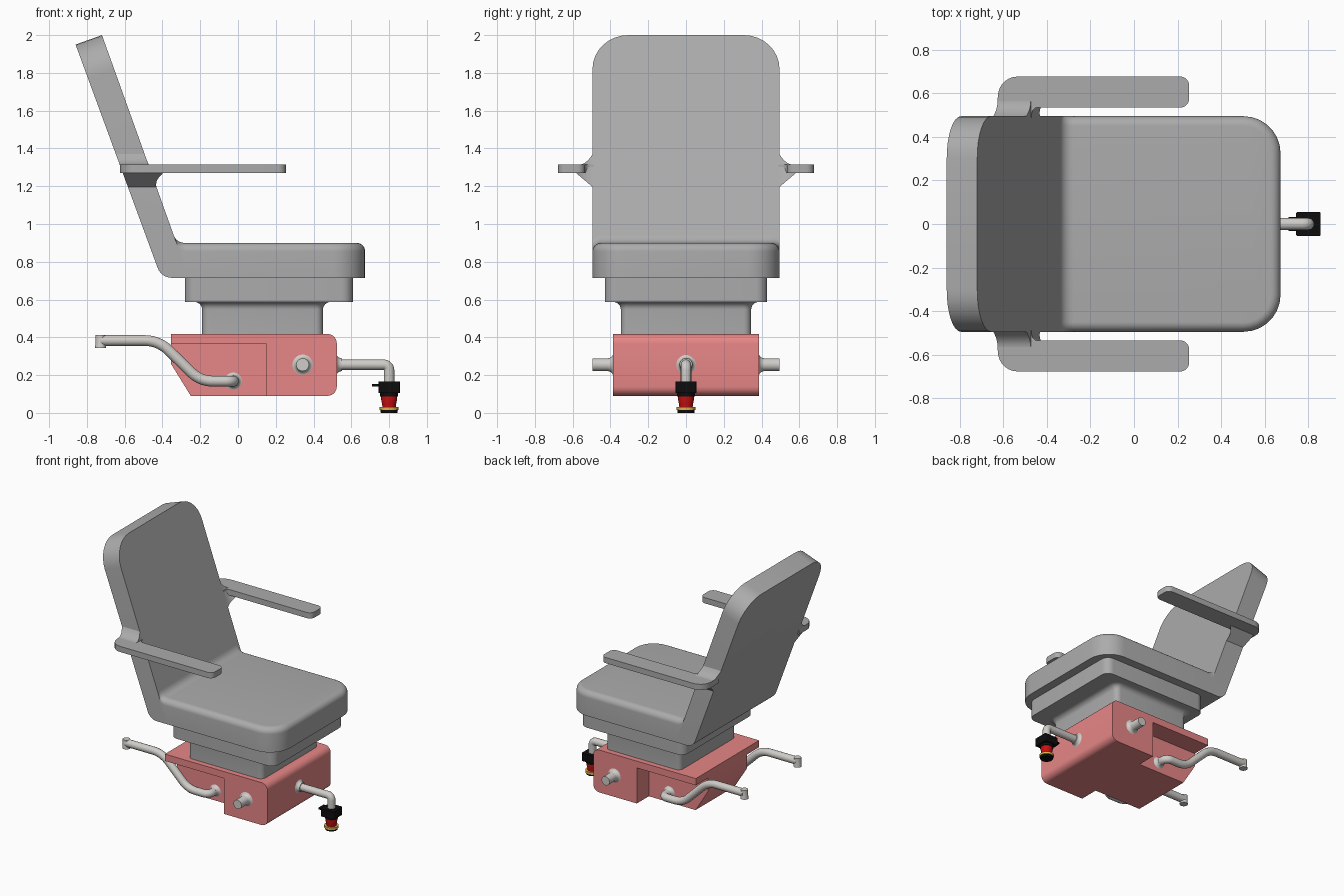
import bpy, bmesh, math
from mathutils import Vector as V

if "Cube" in bpy.data.objects:
    bpy.data.objects.remove(bpy.data.objects["Cube"])


def material(name, *rgb):
    m = bpy.data.materials.new(name)
    m.diffuse_color = (*rgb, 1)
    m.use_nodes = True
    m.node_tree.nodes["Principled BSDF"].inputs["Base Color"].default_value = m.diffuse_color
    return m


GREY = material("upholstery_grey", 0.41, 0.41, 0.41)
RED = material("housing_red", 0.80, 0.24, 0.24)
STEEL = material("light_steel", 0.63, 0.61, 0.58)
BLACK = material("black", 0.004, 0.004, 0.004)
SCARLET = material("button_red", 0.6, 0.005, 0.005)
GOLD = material("brass", 0.75, 0.45, 0.08)


def finish(ob, mat):
    bpy.ops.object.select_all(action='DESELECT')
    ob.select_set(True)
    bpy.context.view_layer.objects.active = ob
    if mat:
        ob.data.materials.append(mat)
    bpy.ops.object.shade_smooth_by_angle(angle=math.radians(32))
    return ob


def fillet(pts, closed=True, n=7):
    """Round each corner of a path of (Vector, radius)."""
    out = []
    for i, (p, r) in enumerate(pts):
        if r == 0 or (not closed and i in (0, len(pts) - 1)):
            out.append(p)
            continue
        u = (pts[i - 1][0] - p).normalized()
        v = (pts[(i + 1) % len(pts)][0] - p).normalized()
        half = u.angle(v) / 2
        c = p + (u + v).normalized() * r / math.sin(half)
        d = r / math.tan(half)
        a, b = p + u * d - c, p + v * d - c
        t = a.angle(b)
        for k in range(n + 1):
            f = k / n
            out.append(c + (a * math.sin((1 - f) * t) + b * math.sin(f * t)) / math.sin(t))
    return out


def outline(*pts):
    return [(q.x, q.y) for q in fillet([(V((a, b, 0)), r) for a, b, r in pts])]


def rect(x0, x1, w, r):
    return outline((x0, -w, r), (x1, -w, r), (x1, w, r), (x0, w, r))


def ring(pts, axis, d):
    if axis == 'x':
        return [(d, a, b) for a, b in pts]
    if axis == 'y':
        return [(a, d, b) for a, b in pts]
    return [(a, b, d) for a, b in pts]


def loft(name, rings, mat=GREY, edit=None):
    """Skin a stack of rings, cap both ends; edit = (edge test, size) bevels."""
    bm = bmesh.new()
    rows = [[bm.verts.new(p) for p in r] for r in rings]
    n = len(rows[0])
    for a, b in zip(rows, rows[1:]):
        for i in range(n):
            bm.faces.new((a[i], a[(i + 1) % n], b[(i + 1) % n], b[i]))
    bm.faces.new(rows[0][::-1])
    bm.faces.new(rows[-1])
    bmesh.ops.recalc_face_normals(bm, faces=bm.faces)
    if edit:
        test, size = edit
        edges = [e for e in bm.edges if test(e.verts[0].co, e.verts[1].co)]
        bmesh.ops.bevel(bm, geom=edges, offset=size, segments=8, profile=0.5,
                        affect='EDGES', clamp_overlap=False)
    me = bpy.data.meshes.new(name)
    bm.to_mesh(me)
    bm.free()
    ob = bpy.data.objects.new(name, me)
    bpy.context.collection.objects.link(ob)
    return finish(ob, mat)


def prism(name, pts, axis, lo, hi, mat=GREY, edit=None):
    return loft(name, [ring(pts, axis, lo), ring(pts, axis, hi)], mat, edit)


def lathe(name, centre, axis, profile, mat, n=28):
    """Stack circles of (position on axis, radius) around centre."""
    circ = [(math.cos(math.tau * i / n), math.sin(math.tau * i / n)) for i in range(n)]
    return loft(name, [ring([(centre[0] + r * c, centre[1] + r * s) for c, s in circ], axis, d)
                       for d, r in profile], mat)


def tube(name, pts, radius, mat):
    cu = bpy.data.curves.new(name, 'CURVE')
    cu.dimensions = '3D'
    cu.bevel_depth, cu.bevel_resolution, cu.use_fill_caps = radius, 5, True
    path = fillet([(V(p[:3]), p[3]) for p in pts], closed=False)
    sp = cu.splines.new('POLY')
    sp.points.add(len(path) - 1)
    for q, p in zip(sp.points, path):
        q.co = (*p, 1)
    ob = bpy.data.objects.new(name, cu)
    bpy.context.collection.objects.link(ob)
    bpy.ops.object.select_all(action='DESELECT')
    ob.select_set(True)
    bpy.context.view_layer.objects.active = ob
    bpy.ops.object.convert(target='MESH')
    return finish(bpy.context.object, mat)


def back_x(z):      # rear face of the backrest
    return -0.86 + (1.95 - z) * 0.3675


def front_x(z):     # front face of the backrest
    return -0.72 + (2 - z) * 0.3585


# Reclined backrest with rounded top corners
prism("backrest", outline((-0.86, 1.95, 0), (-0.72, 2.0, 0), (front_x(0.715), 0.715, 0),
                          (back_x(0.715), 0.715, 0.08)), 'y', -0.495, 0.495,
      edit=(lambda a, b: min(a.z, b.z) > 1.9 and abs(a.y - b.y) < 1e-4, 0.19))

# Seat cushion with soft upper rim, its rear end leaning with the backrest
loft("seat", [ring(outline((front_x(z), -0.495, 0), (0.673, -0.495, 0.17), (0.673, 0.495, 0.17),
                           (front_x(z), 0.495, 0)), 'z', z) for z in (0.715, 0.90)],
     edit=(lambda a, b: min(a.z, b.z) > 0.89 and max(a.x, b.x) > -0.3, 0.045))

# Cove blending seat into backrest, following the soft rim at both ends
rings = []
quarter = [math.pi / 2 * k / 6 for k in range(7)]
for y, h in ([(-0.45 - 0.045 * math.sin(t), 0.855 + 0.045 * math.cos(t)) for t in quarter[::-1]]
             + [(0.45 + 0.045 * math.sin(t), 0.855 + 0.045 * math.cos(t)) for t in quarter]):
    arc = fillet([(V((front_x(h + 0.3), h + 0.3, 0)), 0), (V((front_x(h), h, 0)), 0.06),
                  (V((0.3, h, 0)), 0)], closed=False)[1:-1]
    rings.append(ring([(p.x, p.y) for p in arc] + [(front_x(h) - 0.005, h - 0.01)], 'y', y))
loft("seat_cove", rings)

# Stepped pedestal, the lower step flaring out at its top
prism("seat_support", rect(-0.28, 0.608, 0.43, 0.06), 'z', 0.587, 0.716)
flare = [(0.415, 0)] + [(0.547 + 0.04 * math.sin(t), 0.04 * (1 - math.cos(t))) for t in quarter]
loft("pedestal", [ring(rect(-0.19 - o, 0.45 + o, 0.345 + o, 0.04 + o), 'z', z) for z, o in flare])

# Red housing, cut back on both sides beneath a rear ledge
body = prism("housing", outline((-0.355, 0.418, 0), (0.523, 0.418, 0.05), (0.523, 0.09, 0.05),
                                (-0.25, 0.09, 0), (-0.355, 0.26, 0)), 'y', -0.387, 0.387, RED)
for s in (-1, 1):
    cutter = prism("housing_cutter", [(-0.6, 0), (0.15, 0), (0.15, 0.365), (-0.6, 0.365)],
                   'y', s * 0.24, s * 0.6, RED)
    mod = body.modifiers.new("recess", 'BOOLEAN')
    mod.object, mod.operation, mod.solver = cutter, 'DIFFERENCE', 'EXACT'
    bpy.context.view_layer.objects.active = body
    bpy.ops.object.modifier_apply(modifier=mod.name)
    bpy.data.objects.remove(cutter)
finish(body, None)

# Smooth trumpet-shaped collar: (distance, radius) from the wall outward
collar = [(0.03 * (1 - math.cos(t)), 0.064 - 0.03 * math.sin(t)) for t in quarter]
for s, side in ((-1, "front"), (1, "back")):
    # Armrest and the flared bracket joining it to the backrest
    prism("armrest_" + side, outline((-0.625, s * 0.49, 0), (-0.625, s * 0.677, 0.09),
                                     (0.253, s * 0.677, 0.04), (0.253, s * 0.535, 0.04),
                                     (-0.47, s * 0.535, 0.03), (-0.47, s * 0.49, 0)),
          'z', 1.27, 1.314)
    rings = []
    for k in range(9):
        t = k / 8
        lo, hi = 1.192 + 0.076 * t, 1.313 + 0.065 * (1 - t) ** 2.5
        quad = [(back_x(lo), lo), (front_x(lo) + 0.06 * t ** 2, lo), (front_x(hi), hi), (back_x(hi), hi)]
        rings.append(ring(quad, 'y', s * (0.49 + 0.09 * t)))
    loft("armrest_bracket_" + side, rings)
    # Side peg
    lathe("side_peg_" + side, (0.342, 0.255), 'y',
          [(s * (0.385 + d), r) for d, r in collar + [(0.11, 0.034)]], STEEL)
    # Cranked lever with its pivot collar and end tip
    y = s * 0.325
    lathe("lever_pivot_" + side, (-0.025, 0.168), 'y',
          [(s * (0.238 + d), r * 0.85) for d, r in collar], STEEL)
    tube("lever_" + side, [(-0.025, s * 0.235, 0.168, 0), (-0.025, y, 0.168, 0.04),
                           (-0.20, y, 0.168, 0.16), (-0.42, y, 0.383, 0.18),
                           (-0.728, y, 0.383, 0)], 0.029, STEEL)
    lathe("lever_tip_" + side, (-0.728, y), 'z',
          [(0.343, 0.029), (0.35, 0.029), (0.365, 0.026), (0.412, 0.026)], STEEL)

# Front pipe turning down to the control head
lathe("pipe_collar", (0, 0.255), 'x', [(0.52 + d, r) for d, r in collar], STEEL)
tube("front_pipe", [(0.515, 0, 0.255, 0), (0.80, 0, 0.255, 0.028), (0.80, 0, 0.15, 0)], 0.028, STEEL)

# Control head: black block with tab, red barrel, brass ring, black foot
prism("control_block", rect(0.745, 0.857, 0.055, 0.006), 'z', 0.105, 0.165, BLACK)
prism("control_tab", rect(0.71, 0.75, 0.033, 0.004), 'z', 0.14, 0.152, BLACK)
lathe("control_neck", (0.80, 0), 'z', [(0.088, 0.047), (0.106, 0.047)], BLACK)
lathe("control_barrel", (0.80, 0), 'z', [(0.03, 0.035), (0.05, 0.038), (0.07, 0.042), (0.091, 0.042)], SCARLET)
lathe("control_ring", (0.80, 0), 'z', [(0.014, 0.051), (0.031, 0.051)], GOLD)
lathe("control_foot", (0.80, 0), 'z', [(0, 0.044), (0.015, 0.046)], BLACK)
